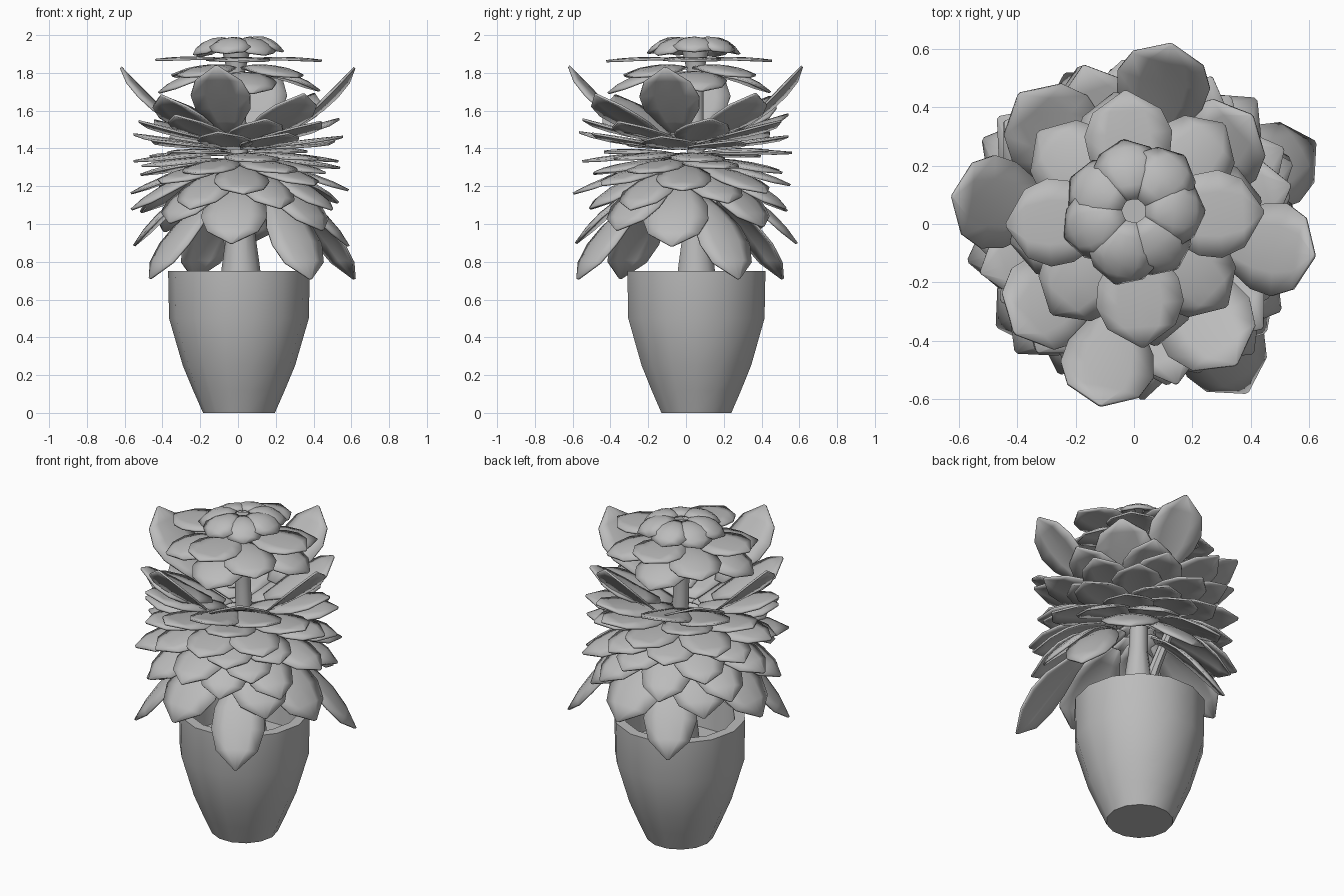
import bpy, math, random
from mathutils import Vector

if "Cube" in bpy.data.objects:
    bpy.data.objects.remove(bpy.data.objects["Cube"])

random.seed(4)

mat = bpy.data.materials.new("plain grey")
mat.diffuse_color = (0.5, 0.5, 0.5, 1)
mat.use_nodes = True
mat.node_tree.nodes["Principled BSDF"].inputs["Base Color"].default_value = mat.diffuse_color


def make_object(name, verts, faces, angle=40):
    mesh = bpy.data.meshes.new(name)
    mesh.from_pydata(verts, [], faces)
    mesh.materials.append(mat)
    obj = bpy.data.objects.new(name, mesh)
    bpy.context.collection.objects.link(obj)
    bpy.ops.object.select_all(action='DESELECT')
    bpy.context.view_layer.objects.active = obj
    obj.select_set(True)
    bpy.ops.object.shade_smooth_by_angle(angle=math.radians(angle))
    return obj


def lathe(name, rings, sides, angle=40):
    """Loft circles given as (x, y, z, radius); both ends are capped."""
    verts, faces = [], []
    for x, y, z, r in rings:
        for i in range(sides):
            a = 2 * math.pi * i / sides
            verts.append((x + r * math.cos(a), y + r * math.sin(a), z))
    for k in range(len(rings) - 1):
        for i in range(sides):
            j = (i + 1) % sides
            faces.append((k * sides + i, k * sides + j,
                          (k + 1) * sides + j, (k + 1) * sides + i))
    faces.append(tuple(reversed(range(sides))))
    faces.append(tuple(range((len(rings) - 1) * sides, len(rings) * sides)))
    return make_object(name, verts, faces, angle)


# Leaf outline: (distance along the leaf, half width as a share of the width)
OUTLINE = [(0, .1), (.2, .28), (.42, .46), (.62, .5), (.82, .39), (1, .02)]
COLUMNS = (-1, -.5, 0, .5, 1)


def add_leaf(verts, faces, base, tip, width, arch, cup):
    """One shield-shaped leaf, arched along its length and cupped across."""
    along = tip - base
    side = Vector((0, 0, 1)).cross(along).normalized()
    up = along.normalized().cross(side)
    start = len(verts)
    for t, w in OUTLINE:
        for u in COLUMNS:
            lift = arch * 4 * t * (1 - t) - cup * u * u * (w / .5)
            verts.append(base + along * t + side * (u * w * width) + up * lift)
    n = len(COLUMNS)
    for r in range(len(OUTLINE) - 1):
        for c in range(n - 1):
            a = start + r * n + c
            faces.append((a, a + n, a + n + 1, a + 1))


def leaf_ring(name, centre, count, phase, base, tip, width, arch, cup, jitter=1.0):
    """Leaves around a centre; base and tip are (radius, height)."""
    verts, faces = [], []
    cx, cy = centre
    for i in range(count):
        a = math.radians(phase + 360 * i / count + random.uniform(-6, 6) * jitter)
        dr = random.uniform(-.03, .03) * jitter
        dz = random.uniform(-.03, .03) * jitter
        b = Vector((cx + base[0] * math.cos(a), cy + base[0] * math.sin(a), base[1]))
        r = tip[0] + dr
        t = Vector((cx + r * math.cos(a), cy + r * math.sin(a), tip[1] + dz))
        add_leaf(verts, faces, b, t, width, arch, cup)
    obj = make_object(name, verts, faces)
    solid = obj.modifiers.new("thickness", 'SOLIDIFY')
    solid.thickness = .012
    solid.offset = 0


# Pot with a hollow rim and a floor inside
PX, PY = 0.005, 0.055
profile = [(0, .19), (.12, .243), (.25, .297), (.5, .37), (.75, .375), (.75, .315), (.55, .30)]
lathe("pot", [(PX, PY, z, r) for z, r in profile], 14, 60)

# Main trunk and a slanted side branch
lathe("trunk", [(.015, .055, .52, .13), (.015, .055, .78, .10), (.015, .055, 1.1, .055),
                (0, .05, 1.5, .045), (-.01, .05, 1.8, .045), (-.01, .05, 1.94, .08)], 10)
lathe("side_branch", [(0, .06, .75, .045), (-.06, .11, 1.0, .035), (-.13, .17, 1.26, .03)], 8)

MID, LOW, TOP = (0, 0), (.075, -.03), (0, .02)

# Drooping lower leaves
leaf_ring("hanging_leaves", LOW, 4, 30, (.2, 1.16), (.625, .71), .30, .05, .03, .1)
leaf_ring("lower_leaves", (.02, 0), 4, -6, (.16, 1.22), (.58, .89), .35, .05, .03, .4)
leaf_ring("lower_diagonal_leaves", (.02, 0), 4, 45, (.14, 1.25), (.56, .98), .33, .05, .03)
leaf_ring("skirt_leaves", MID, 8, 18, (.12, 1.29), (.57, 1.09), .29, .04, .03)

# Nearly level middle leaves
leaf_ring("middle_leaves_1", MID, 8, 0, (.1, 1.31), (.57, 1.19), .29, .03, .025)
leaf_ring("middle_leaves_2", MID, 8, 22, (.08, 1.34), (.55, 1.29), .29, .02, .02)
leaf_ring("middle_leaves_3", MID, 8, 8, (.08, 1.37), (.56, 1.36), .29, .015, .015)
leaf_ring("middle_leaves_4", MID, 8, 30, (.08, 1.40), (.55, 1.46), .29, .005, .015)

# Rising upper leaves
leaf_ring("upper_leaves", MID, 8, 12, (.08, 1.43), (.54, 1.57), .29, 0, .015)
leaf_ring("rising_diagonal_leaves", MID, 4, 38, (.15, 1.46), (.57, 1.67), .34, -.01, .02)
leaf_ring("tall_leaves", MID, 4, -10, (.26, 1.48), (.625, 1.835), .32, -.01, .02, .3)

# Crown rosette
leaf_ring("crown_drooping_leaves", TOP, 4, 10, (.06, 1.79), (.43, 1.70), .31, .05, .03, .3)
leaf_ring("crown_diagonal_leaves", TOP, 4, 48, (.05, 1.83), (.44, 1.77), .30, .03, .025, .4)
leaf_ring("crown_level_leaves", TOP, 4, 3, (.05, 1.87), (.44, 1.868), .30, .012, .008, .2)
leaf_ring("crown_petals", (0, .045), 7, 100, (.04, 1.975), (.24, 1.90), .22, .04, .035, .5)
